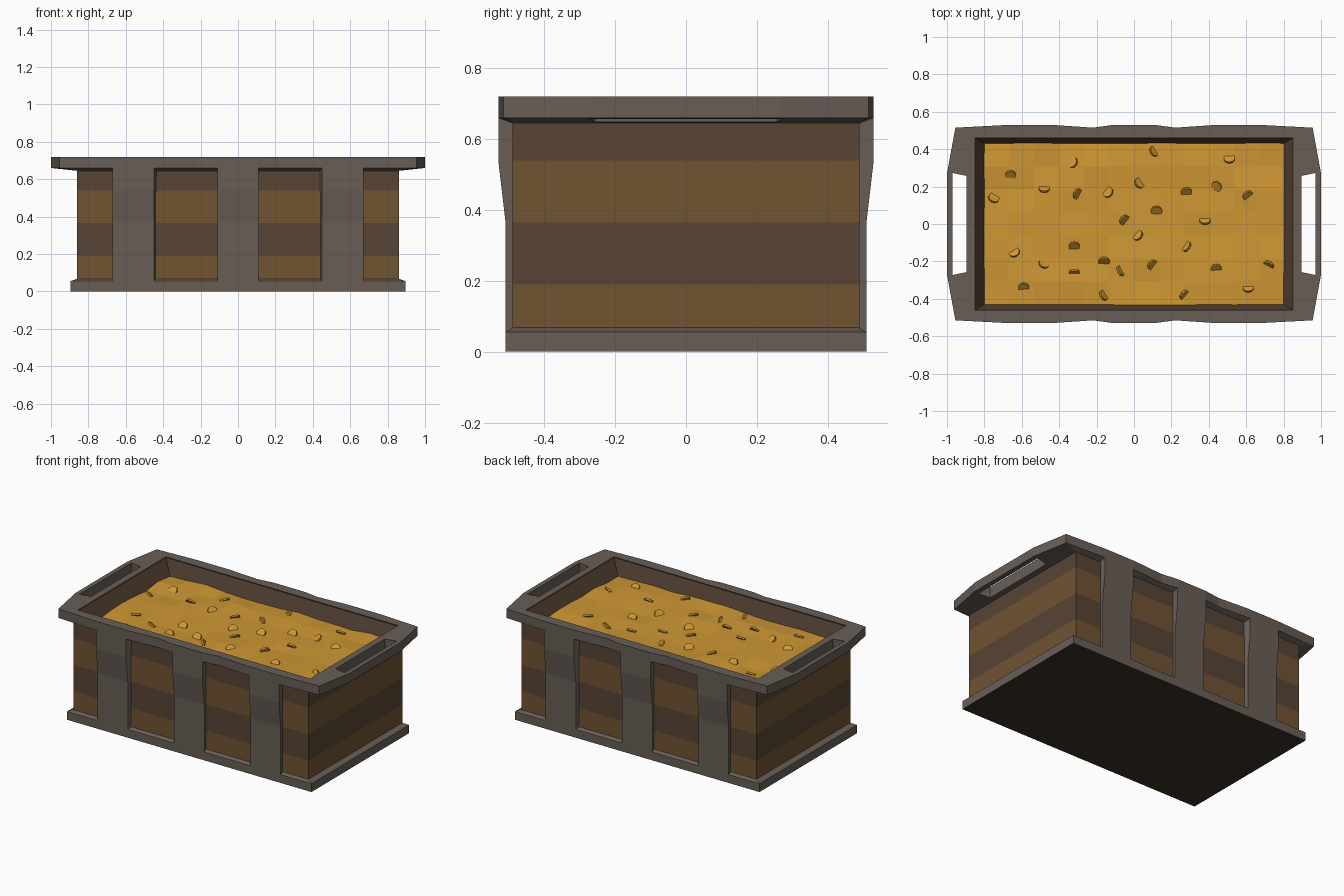
import bpy, bmesh, math, random
from mathutils import Matrix, Vector

if "Cube" in bpy.data.objects:
    bpy.data.objects.remove(bpy.data.objects["Cube"])

random.seed(4)


def mat(name, r, g, b):
    m = bpy.data.materials.new(name)
    m.diffuse_color = [(c / 255) ** 2.2 for c in (r, g, b)] + [1]
    m.use_nodes = True
    m.node_tree.nodes["Principled BSDF"].inputs["Base Color"].default_value = m.diffuse_color
    return m


IRON = mat("iron", 104, 94, 87)
LIGHT = mat("light_wood", 112, 84, 54)
DARK = mat("dark_wood", 88, 70, 56)
UNDER = mat("underside", 62, 52, 40)
GOLD = mat("filling", 205, 150, 55)


def finish(name, bm, mats, normals=True):
    if normals:
        bmesh.ops.recalc_face_normals(bm, faces=bm.faces)
    me = bpy.data.meshes.new(name)
    bm.to_mesh(me)
    bm.free()
    for m in mats:
        me.materials.append(m)
    ob = bpy.data.objects.new(name, me)
    bpy.context.collection.objects.link(ob)
    return ob


def loft(name, rings, mats, bands=None, caps=True, closed=False, bottom=0):
    """Skin a stack of point rings; bands gives a material index per step."""
    bm = bmesh.new()
    vs = [[bm.verts.new(p) for p in r] for r in rings]
    n = len(vs[0])
    for k in range(len(vs) if closed else len(vs) - 1):
        a, b = vs[k], vs[(k + 1) % len(vs)]
        for i in range(n):
            j = (i + 1) % n
            f = bm.faces.new((a[i], a[j], b[j], b[i]))
            f.material_index = bands[k] if bands else 0
    if caps and not closed:
        bm.faces.new(vs[0]).material_index = bottom
        bm.faces.new(vs[-1])
    return finish(name, bm, mats)


def rect(x, y, z):
    return [(x, y, z), (-x, y, z), (-x, -y, z), (x, -y, z)]


# base skirt with a sloped top edge
loft("base", [rect(.895, .51, 0), rect(.895, .51, .055), rect(.855, .485, .07)],
     [IRON, UNDER], bottom=1)

# banded plank walls, folding over the top into the sloped inner lining
loft("plank_walls",
     [rect(.86, .49, z) for z in (.05, .19, .365, .54, .68)]
     + [rect(.85, .46, .715), rect(.79, .425, .60)],
     [LIGHT, DARK], bands=[0, 1, 0, 1, 1, 1], caps=False)

# posts: side profile flares out under the rim
PROFILE = [(.47, .03), (.51, .03), (.51, .37), (.53, .54), (.53, .67), (.47, .67)]


def post(name, x0, x1, root, side):
    xs = [root if y < .5 else x0 for y, z in PROFILE]
    loft(name, [[(x * side, y * side, z) for x, (y, z) in zip(xs, PROFILE)],
                [(x1 * side, y * side, z) for y, z in PROFILE]], [IRON])


for side, label in ((1, "back"), (-1, "front")):
    post(label + "_post_middle", -.11, .11, -.11, side)
    post(label + "_post_a", .45, .67, .43, side)
    post(label + "_post_b", -.45, -.67, -.43, side)

# rim with wavy long sides and pointed-out ends
quarter = [(1, .27), (.955, .515), (.67, .53), (.44, .53), (.22, .515), (.11, .53)]
half = quarter + [(-x, y) for x, y in reversed(quarter)]
outline = half + [(-x, -y) for x, y in half]


def ring(z, cx=9, cy=9):
    return [(max(-cx, min(cx, x)), max(-cy, min(cy, y)), z) for x, y in outline]


rim = loft("rim", [ring(.72), ring(.66), ring(.645, .86, .49), ring(.70, .86, .47),
                   ring(.72, .85, .46)], [IRON], closed=True)

# grip slots cut through both ends of the rim
for s in (1, -1):
    slot = [(.895, -.257), (.97, -.273), (.97, .273), (.895, .257)]
    cutter = loft("slot_cutter", [[(s * x, y, z) for x, y in slot] for z in (.5, .9)], [IRON])
    cutter.hide_render = True
    mod = rim.modifiers.new("slot", 'BOOLEAN')
    mod.operation, mod.solver, mod.object = 'DIFFERENCE', 'EXACT', cutter
    bpy.context.view_layer.objects.active = rim
    bpy.ops.object.modifier_apply(modifier=mod.name)
    bpy.data.objects.remove(cutter)

# slightly uneven filling surface
bm = bmesh.new()
bmesh.ops.create_grid(bm, x_segments=12, y_segments=7, size=1)
for v in bm.verts:
    v.co = (v.co.x * .803, v.co.y * .432, .622 + random.uniform(-.008, .008))
finish("filling", bm, [GOLD], normals=False)

# half-buried chips: x, y, heading in degrees (flipped ones lean away)
CHIPS = [(-.75, .14, 150), (-.66, .26, 0), (-.64, -.15, 210), (-.59, -.34, 0), (-.48, .19, 180),
         (-.48, -.21, 150), (-.33, .33, 240), (-.30, .16, 60), (-.32, -.12, 0), (-.32, -.26, 0),
         (-.14, .17, 230), (-.16, -.20, 0), (-.16, -.38, 120), (-.05, .02, 50), (-.07, -.25, 120),
         (.02, -.06, 230), (.03, .22, 125), (.11, .39, 120), (.12, .07, 0), (.10, -.22, 50),
         (.28, .17, 0), (.28, -.12, 235), (.27, -.38, 50), (.38, .02, 180), (.44, .20, -40),
         (.44, -.24, 0), (.51, .35, 180), (.61, .15, 35), (.61, -.34, 180), (.72, -.22, -30)]
bm = bmesh.new()
for x, y, a in CHIPS:
    m = (Matrix.Translation((x, y, .623)) @ Matrix.Rotation(math.radians(a), 4, 'Z')
         @ Matrix.Rotation(math.radians(random.uniform(35, 60)), 4, 'X'))
    bmesh.ops.create_cone(bm, cap_ends=True, segments=10, radius1=.03, radius2=.03,
                          depth=.012, matrix=m)
finish("chips", bm, [GOLD])
